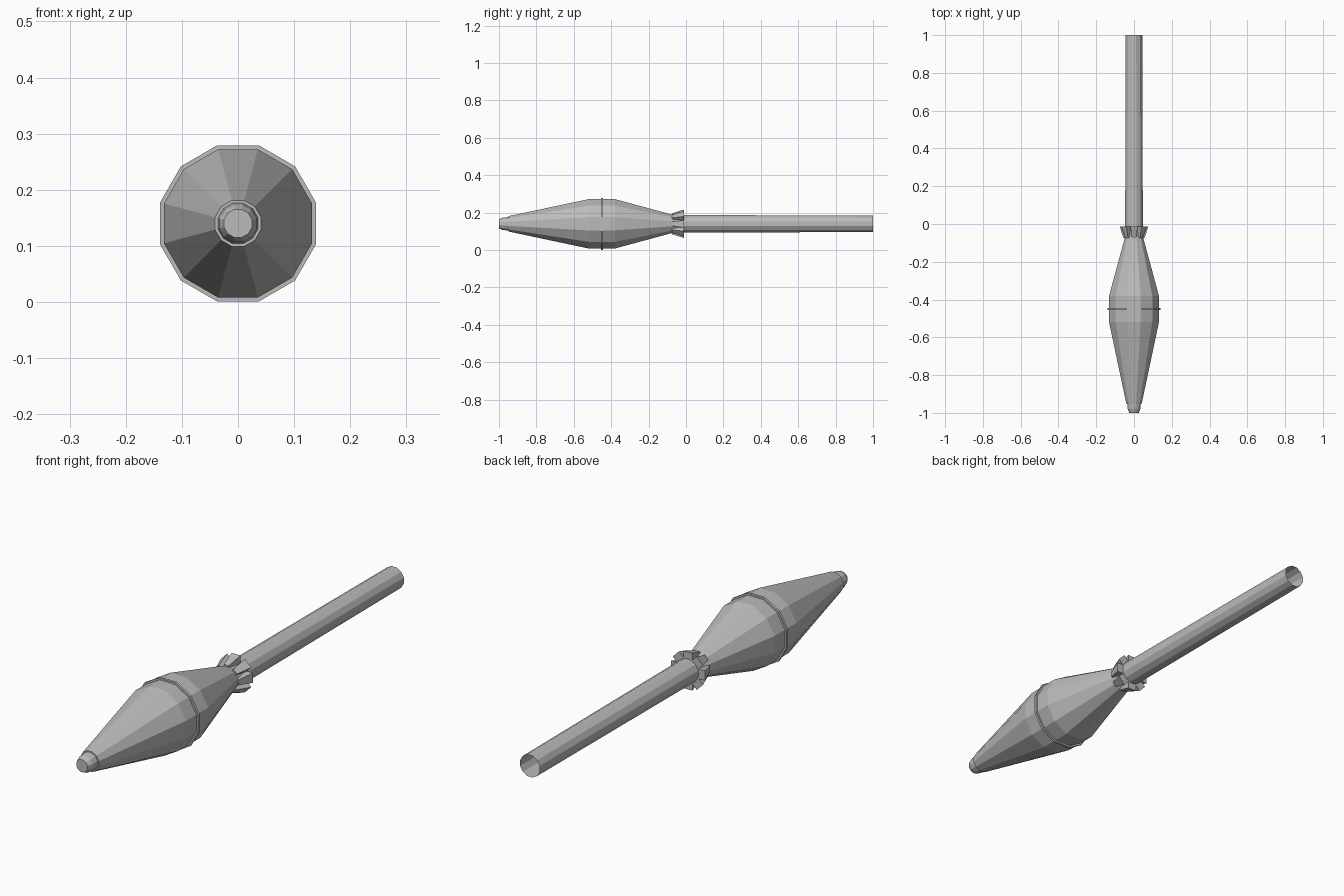
import bpy, bmesh, math
from mathutils import Matrix

if "Cube" in bpy.data.objects:
    bpy.data.objects.remove(bpy.data.objects["Cube"], do_unlink=True)

SIDES = 12
AXIS_Z = 0.14

grey = bpy.data.materials.new("plain grey")
grey.use_nodes = True
grey.diffuse_color = (0.5, 0.5, 0.5, 1)
grey.node_tree.nodes["Principled BSDF"].inputs["Base Color"].default_value = (0.5, 0.5, 0.5, 1)


def finish(name, bm):
    bmesh.ops.recalc_face_normals(bm, faces=bm.faces)
    mesh = bpy.data.meshes.new(name)
    bm.to_mesh(mesh)
    bm.free()
    mesh.materials.append(grey)
    obj = bpy.data.objects.new(name, mesh)
    obj.location.z = AXIS_Z
    bpy.context.collection.objects.link(obj)
    return obj


def lathe(name, profile, cap_front=True, cap_back=True):
    """Spin (y, apothem) points about the y axis, with a flat side on top."""
    bm = bmesh.new()
    rings = []
    for y, apothem in profile:
        r = apothem / math.cos(math.pi / SIDES)
        angles = [(i + 0.5) * math.tau / SIDES for i in range(SIDES)]
        rings.append([bm.verts.new((r * math.cos(a), y, r * math.sin(a))) for a in angles])
    for a, b in zip(rings, rings[1:]):
        for i in range(SIDES):
            j = (i + 1) % SIDES
            bm.faces.new((a[i], a[j], b[j], b[i]))
    if cap_front:
        bm.faces.new(rings[0])
    if cap_back:
        bm.faces.new(rings[-1])
    return finish(name, bm)


# Warhead, its raised band and the nose tip
lathe("warhead_body", [(-0.95, 0.041), (-0.52, 0.132), (-0.38, 0.132), (-0.04, 0.04)])
lathe("warhead_band", [(-0.455, 0.139), (-0.445, 0.139)])
lathe("nose_tip", [(-1.0, 0.025), (-0.98, 0.033), (-0.94, 0.037)])

# Hollow tail tube, open at the back
lathe("tail_tube", [(-0.06, 0.047), (1.0, 0.044)], cap_front=False, cap_back=False)

# Flared blocks around the neck
bm = bmesh.new()
FINS = 8
for k in range(FINS):
    turn = Matrix.Rotation(k * math.tau / FINS, 3, "Y")
    ends = []
    for y, half, low, high in ((-0.075, 0.011, 0.03, 0.056), (-0.012, 0.02, 0.042, 0.076)):
        corners = ((-half, low), (half, low), (half, high), (-half, high))
        ends.append([bm.verts.new(turn @ Matrix.Translation((x, y, z)).translation) for x, z in corners])
    for i in range(4):
        j = (i + 1) % 4
        bm.faces.new((ends[0][i], ends[0][j], ends[1][j], ends[1][i]))
    bm.faces.new(ends[0])
    bm.faces.new(ends[1])
finish("neck_blocks", bm)
